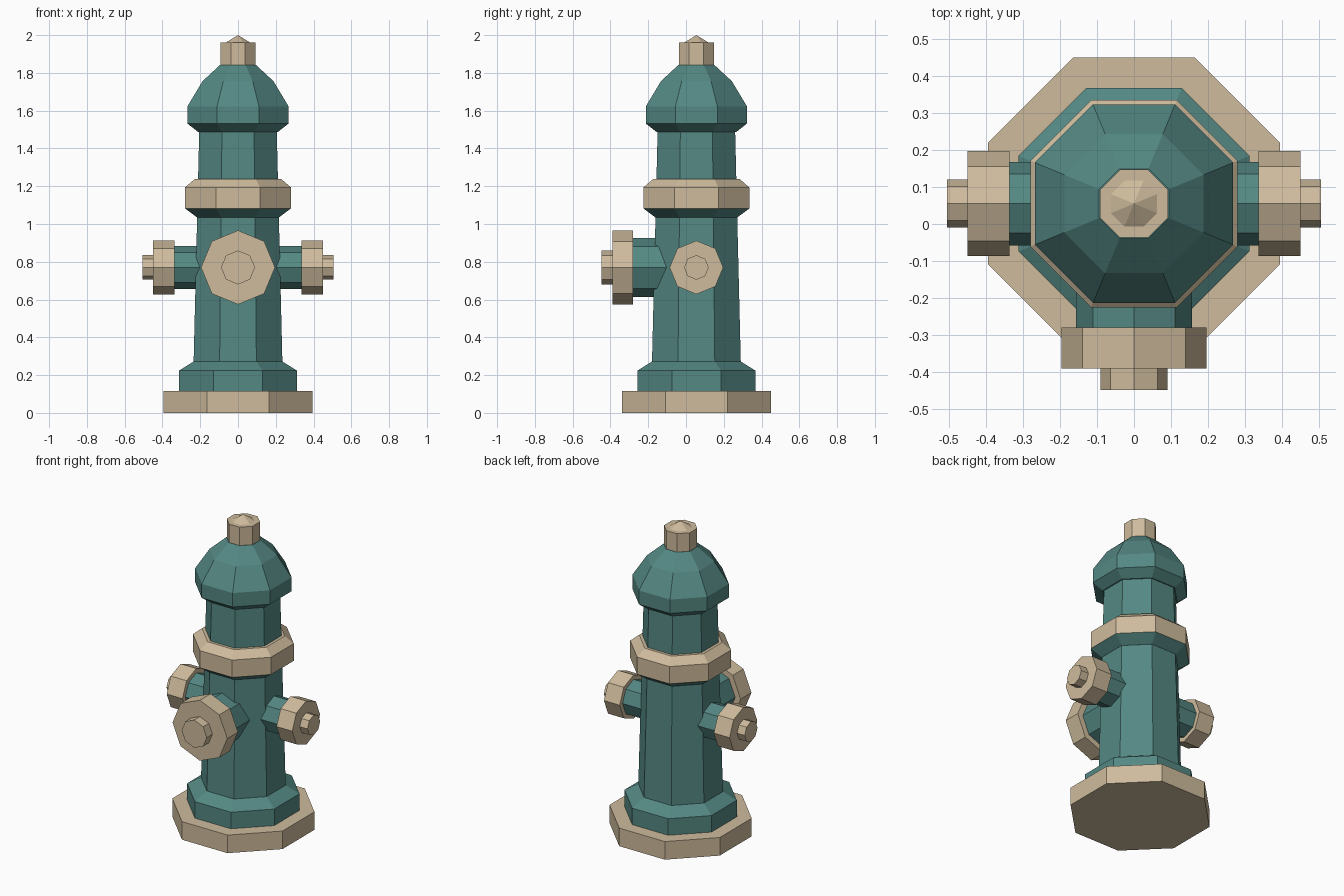
import bpy, bmesh, math
from mathutils import Matrix, Vector

SIDES = 8
BODY_Y = 0.055      # the barrel axis sits slightly behind centre
OUTLET_Z = 0.77

if "Cube" in bpy.data.objects:
    bpy.data.objects.remove(bpy.data.objects["Cube"], do_unlink=True)


def material(name, colour):
    mat = bpy.data.materials.new(name)
    mat.use_nodes = True
    mat.diffuse_color = colour
    mat.node_tree.nodes["Principled BSDF"].inputs["Base Color"].default_value = colour
    return mat


teal = material("teal paint", (0.089, 0.246, 0.227, 1))
tan = material("tan paint", (0.62, 0.50, 0.335, 1))


def lathe(name, profile, mats, matrix, phase):
    """Octagonal solid from (circumradius, height) rings; radius 0 makes a point."""
    bm = bmesh.new()
    rings = []
    for r, h in profile:
        if r == 0:
            rings.append([bm.verts.new((0, 0, h))] * SIDES)
            continue
        angles = [phase + math.tau * i / SIDES for i in range(SIDES)]
        rings.append([bm.verts.new((r * math.cos(a), r * math.sin(a), h)) for a in angles])
    for low, high in zip(rings, rings[1:]):
        for i in range(SIDES):
            j = (i + 1) % SIDES
            corners = [low[i], low[j], high[j], high[i]]
            bm.faces.new(list(dict.fromkeys(corners)))
    bm.faces.new(rings[0][::-1])
    if profile[-1][0] > 0:
        bm.faces.new(rings[-1])
    bm.transform(matrix)
    bmesh.ops.recalc_face_normals(bm, faces=bm.faces)
    # A second material goes on downward faces
    if len(mats) > 1:
        for f in bm.faces:
            f.material_index = 1 if f.normal.z < -0.1 else 0
    mesh = bpy.data.meshes.new(name)
    bm.to_mesh(mesh)
    bm.free()
    for m in mats:
        mesh.materials.append(m)
    obj = bpy.data.objects.new(name, mesh)
    bpy.context.collection.objects.link(obj)
    return obj


def upright(name, profile, *mats):
    """Barrel part: flats face the axes, radii given to the flats."""
    scale = 1 / math.cos(math.pi / SIDES)
    rings = [(r * scale, z) for r, z in profile]
    lathe(name, rings, mats, Matrix.Translation((0, BODY_Y, 0)), math.pi / SIDES)


# Barrel, from the ground up
upright("base_flange", [(0.395, 0), (0.395, 0.117)], tan)
upright("plinth", [(0.312, 0.117), (0.312, 0.224), (0.235, 0.272)], teal)
upright("barrel", [(0.235, 0.272), (0.205, 1.5)], teal)
upright("collar", [(0.217, 1.035), (0.28, 1.082), (0.28, 1.194), (0.23, 1.237)], tan, teal)
upright("bonnet", [(0.212, 1.488), (0.268, 1.532), (0.268, 1.622),
                   (0.188, 1.756), (0.094, 1.843)], teal)
upright("top_nut", [(0.092, 1.843), (0.092, 1.962), (0.062, 1.962), (0, 2.0)], tan)


def outlet(name, direction, start, pipe, cap, nut):
    """Pipe, cap and nut along a direction; each part is (radius, end distance)."""
    turn = Vector((0, 0, 1)).rotation_difference(Vector(direction)).to_matrix().to_4x4()
    matrix = Matrix.Translation((0, BODY_Y, OUTLET_Z)) @ turn
    for part, (r, end), mat in (("pipe", pipe, teal), ("cap", cap, tan), ("nut", nut, tan)):
        lathe(f"{name}_{part}", [(r, start), (r, end)], [mat], matrix, 0)
        start = end


# Hose outlets on both sides and the large outlet in front
for side, x in (("left", 1), ("right", -1)):
    outlet(f"{side}_outlet", (x, 0, 0), 0.1, (0.113, 0.337), (0.142, 0.45), (0.065, 0.505))
outlet("front_outlet", (0, -1, 0), 0.1, (0.157, 0.335), (0.196, 0.445), (0.09, 0.503))
